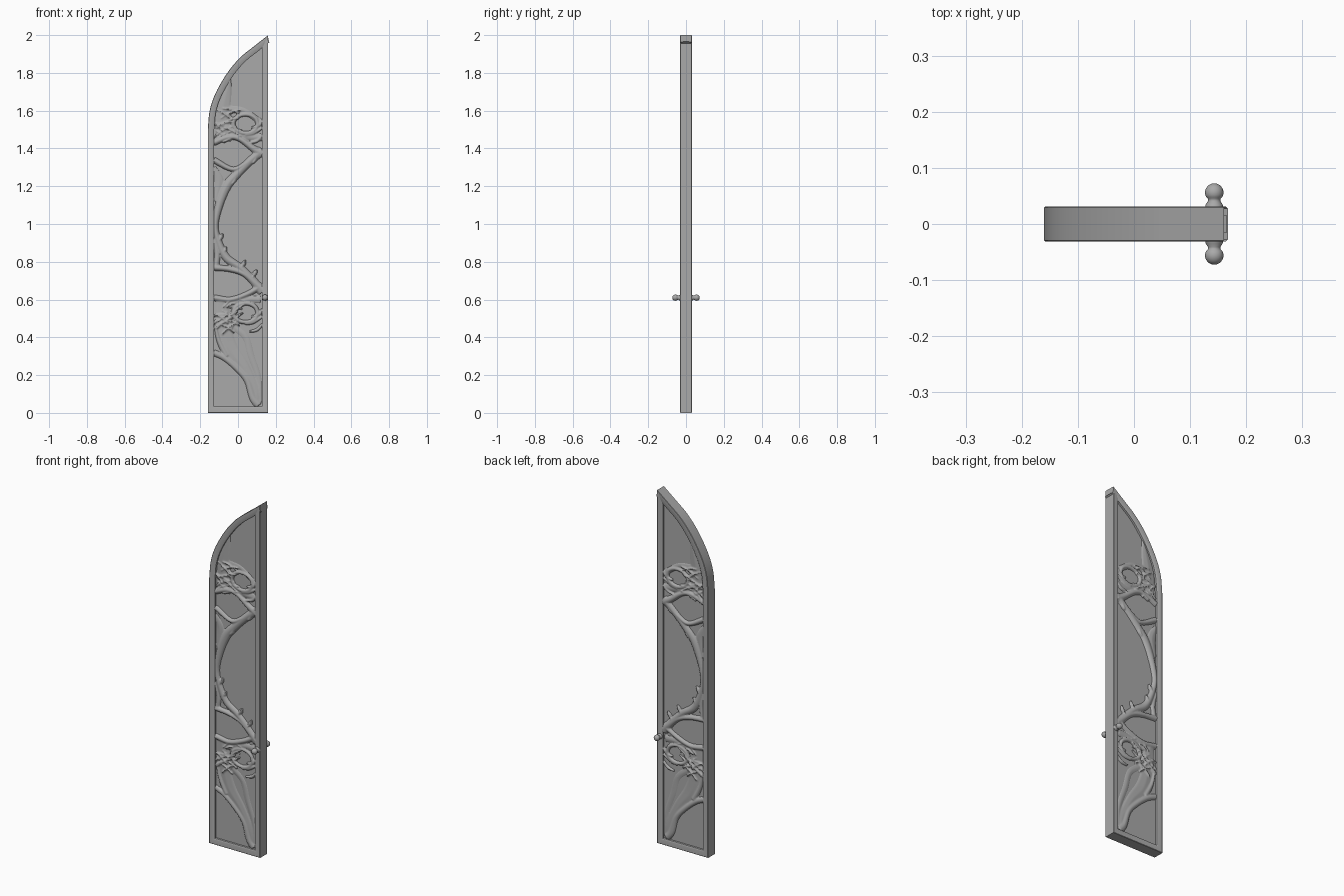
import bpy, bmesh, math, random
from mathutils import Vector

random.seed(7)
cube = bpy.data.objects.get("Cube")
if cube:
    bpy.data.objects.remove(cube, do_unlink=True)

grey = bpy.data.materials.new("stone_grey")
grey.use_nodes = True
COLOUR = (0.4, 0.4, 0.4, 1)
grey.diffuse_color = COLOUR
grey.node_tree.nodes["Principled BSDF"].inputs["Base Color"].default_value = COLOUR

HALF = 0.0315    # half thickness of the frame
PANEL = 0.016    # half thickness of the recessed panel


def finish(name, bm, angle=35):
    bmesh.ops.recalc_face_normals(bm, faces=bm.faces)
    mesh = bpy.data.meshes.new(name)
    bm.to_mesh(mesh)
    bm.free()
    mesh.materials.append(grey)
    obj = bpy.data.objects.new(name, mesh)
    bpy.context.collection.objects.link(obj)
    bpy.ops.object.select_all(action="DESELECT")
    obj.select_set(True)
    bpy.context.view_layer.objects.active = obj
    bpy.ops.object.shade_smooth_by_angle(angle=math.radians(angle))
    return obj


def smooth_path(points, steps=6):
    """Catmull-Rom curve through the points."""
    pts = [Vector(p) for p in points]
    pts = [2 * pts[0] - pts[1]] + pts + [2 * pts[-1] - pts[-2]]
    out = []
    for a, b, c, d in zip(pts, pts[1:], pts[2:], pts[3:]):
        for i in range(steps):
            t = i / steps
            out.append(0.5 * (2 * b + (c - a) * t + (2 * a - 5 * b + 4 * c - d) * t * t
                              + (3 * b - a - 3 * c + d) * t ** 3))
    return out + [pts[-2]]


def inset(loop, dist):
    """Move a counter-clockwise outline inward with mitred corners."""
    out = []
    for i, p in enumerate(loop):
        e1 = (p - loop[i - 1]).normalized()
        e2 = (loop[(i + 1) % len(loop)] - p).normalized()
        n1, n2 = Vector((-e1.y, e1.x)), Vector((-e2.y, e2.x))
        out.append(p + (n1 + n2) * dist / (1 + n1.dot(n2)))
    return out


def add_ring(bm, loop, y):
    return [bm.verts.new((p.x, y, p.y)) for p in loop]


def bridge(bm, a, b):
    n = len(a)
    for i in range(n):
        j = (i + 1) % n
        bm.faces.new((a[i], a[j], b[j], b[i]))


# Leaf-shaped door outline
arch = smooth_path([(0.16, 2), (0.09, 1.945), (0.01, 1.88), (-0.06, 1.795),
                    (-0.12, 1.69), (-0.15, 1.6), (-0.16, 1.5)], 5)
outline = [Vector((-0.16, 0)), Vector((0.16, 0))] + arch

# Frame with a sloped inner lip on both faces
bm = bmesh.new()
E = 0.002
section = [(0, E - HALF), (E, -HALF), (0.028, -HALF), (0.034, 0.004 - HALF), (0.034, -PANEL + E),
           (0.034, PANEL - E), (0.034, HALF - 0.004), (0.028, HALF), (E, HALF), (0, HALF - E)]
rings = [add_ring(bm, inset(outline, d), y) for d, y in section]
for k, ring in enumerate(rings):
    bridge(bm, ring, rings[(k + 1) % len(rings)])
finish("frame", bm)

# Recessed panel
bm = bmesh.new()
edge = inset(outline, 0.03)
front, back = add_ring(bm, edge, -PANEL), add_ring(bm, edge, PANEL)
bridge(bm, front, back)
bm.faces.new(front)
bm.faces.new(back)
finish("panel", bm)


# Carved tree: elliptical tubes, given in hundredths as x, z, half width
def limb(bm, points, depth=0.03, sides=12):
    path = [p / 100 for p in smooth_path(points)]
    rings = []
    for i, p in enumerate(path):
        t = path[min(i + 1, len(path) - 1)] - path[max(i - 1, 0)]
        side = Vector((-t.y, t.x)).normalized() * p.z
        ring = []
        for k in range(sides):
            a = math.tau * k / sides
            c = math.cos(a)
            ring.append(bm.verts.new((p.x + side.x * c, depth * math.sin(a), p.y + side.y * c)))
        rings.append(ring)
    for a, b in zip(rings, rings[1:]):
        bridge(bm, a, b)
    bm.faces.new(rings[0])
    bm.faces.new(rings[-1])


def loop_limb(bm, x, z, rx, rz, w, depth):
    limb(bm, [(x + rx * math.cos(a), z + rz * math.sin(a), w)
              for a in [math.tau * k / 10 for k in range(11)]], depth)


bm = bmesh.new()
# Main bowed trunk
limb(bm, [(13, 139, 3), (6, 133, 2.6), (-1, 126, 2.8), (-6, 120, 3), (-10, 110, 2.6),
          (-12, 99, 2), (-10, 90, 2.2), (-6, 82, 2.6), (1, 77, 2.4), (8, 70, 2.6), (13, 64, 3)])
# Boughs round the two large openings
limb(bm, [(-13, 143, 2), (-5, 146, 1.8), (1, 145, 1.8), (8, 140, 2.2), (13, 137, 3)], 0.031)
limb(bm, [(-13, 134, 2), (-3, 129, 1.6), (4, 132, 1.6), (9, 136, 2)])
limb(bm, [(-13, 77, 2), (-4, 76, 1.8), (4, 73, 1.8), (13, 65, 3)], 0.031)
limb(bm, [(-13, 61, 2), (-4, 60, 1.8), (5, 63, 1.8), (12, 67, 2)])
limb(bm, [(-13, 92, 1.5), (-11, 84, 2), (-12, 76, 2)], 0.026)
# Small rings in the foliage
for z in (153, 53):
    loop_limb(bm, 4, z, 6.5, 5, 1.4, 0.028)
# Shallow foliage and bark
limb(bm, [(-4, 178, 0.5), (-6, 170, 4), (-8, 160, 6), (-8, 150, 6), (-9, 145, 4)], 0.022)
limb(bm, [(-5, 161, 3), (3, 160, 2.5), (12, 154, 2.5)], 0.021)
limb(bm, [(-4, 148, 3), (6, 146, 2.5), (13, 146, 3)], 0.023)
limb(bm, [(-13, 130, 2), (-10, 122, 4), (-12, 112, 2)], 0.022)
limb(bm, [(-9, 61, 4), (-8, 52, 6), (-7, 42, 6.5), (-4, 33, 7), (3, 24, 5), (9, 12, 4), (10, 4, 3)], 0.022)
limb(bm, [(-4, 58, 2), (5, 60, 2.5), (12, 60, 3)], 0.023)
limb(bm, [(-3, 46, 3), (4, 40, 3), (7, 30, 3), (11, 18, 2.5), (12, 6, 2)], 0.02)
# Root sweeping down to the corner
limb(bm, [(-13, 32, 2.2), (-7, 29, 2), (0, 23, 2), (5, 17, 2.2), (8, 8, 2.6), (11, 4, 2.5)], 0.027)
limb(bm, [(-12, 46, 1), (-10, 38, 1.6), (-6, 30, 2)], 0.026)
# Twigs woven through the foliage
for low, high in ((144, 160), (44, 60)):
    for _ in range(22):
        x, z = random.uniform(-11, 0), random.uniform(low, high)
        dx, dz = random.uniform(2, 4.5), random.uniform(-3, 3)
        w = random.uniform(0.7, 1.2)
        limb(bm, [(max(x - dx, -13), z - dz, w * 0.6), (x, z + 0.6, w), (x + dx, z + dz, w * 0.5)],
             random.uniform(0.024, 0.032), 8)
    for x, z in ((8, 4), (11, 8), (10, 0)):
        limb(bm, [(x - 4, low + z - 1, 0.7), (x, low + z, 1.2), (13, low + z + 3, 0.9)], 0.027)
# Knots along the trunk
for x, z in ((-2, 123), (-9, 114), (-9, 93), (-7, 86), (3, 79), (9, 134), (9, 74)):
    limb(bm, [(x - 1, z - 2, 0.4), (x, z, 1.5), (x + 1, z + 2, 0.4)], 0.029)

tree = finish("carved_tree", bm, 60)
blend = tree.modifiers.new("blend", "REMESH")
blend.mode = "VOXEL"
blend.voxel_size = 0.004
blend.use_smooth_shade = True
soften = tree.modifiers.new("soften", "SMOOTH")
soften.factor = 0.5
soften.iterations = 2

# Round door knobs on both faces
profile = [(0.016, 0.03), (0.015, 0.035), (0.011, 0.041), (0.0115, 0.045)]
profile += [(0.0165 * math.cos(a), 0.056 + 0.0165 * math.sin(a))
            for a in [math.radians(d) for d in range(-30, 90, 15)]]
for name, sign in (("front_knob", -1), ("back_knob", 1)):
    bm = bmesh.new()
    rings = []
    for r, y in profile:
        rings.append([bm.verts.new((0.143 + r * math.cos(a), sign * y, 0.61 + r * math.sin(a)))
                      for a in [math.tau * k / 24 for k in range(24)]])
    for a, b in zip(rings, rings[1:]):
        bridge(bm, a, b)
    bm.faces.new(rings[0])
    bm.faces.new(rings[-1])
    finish(name, bm, 60)
